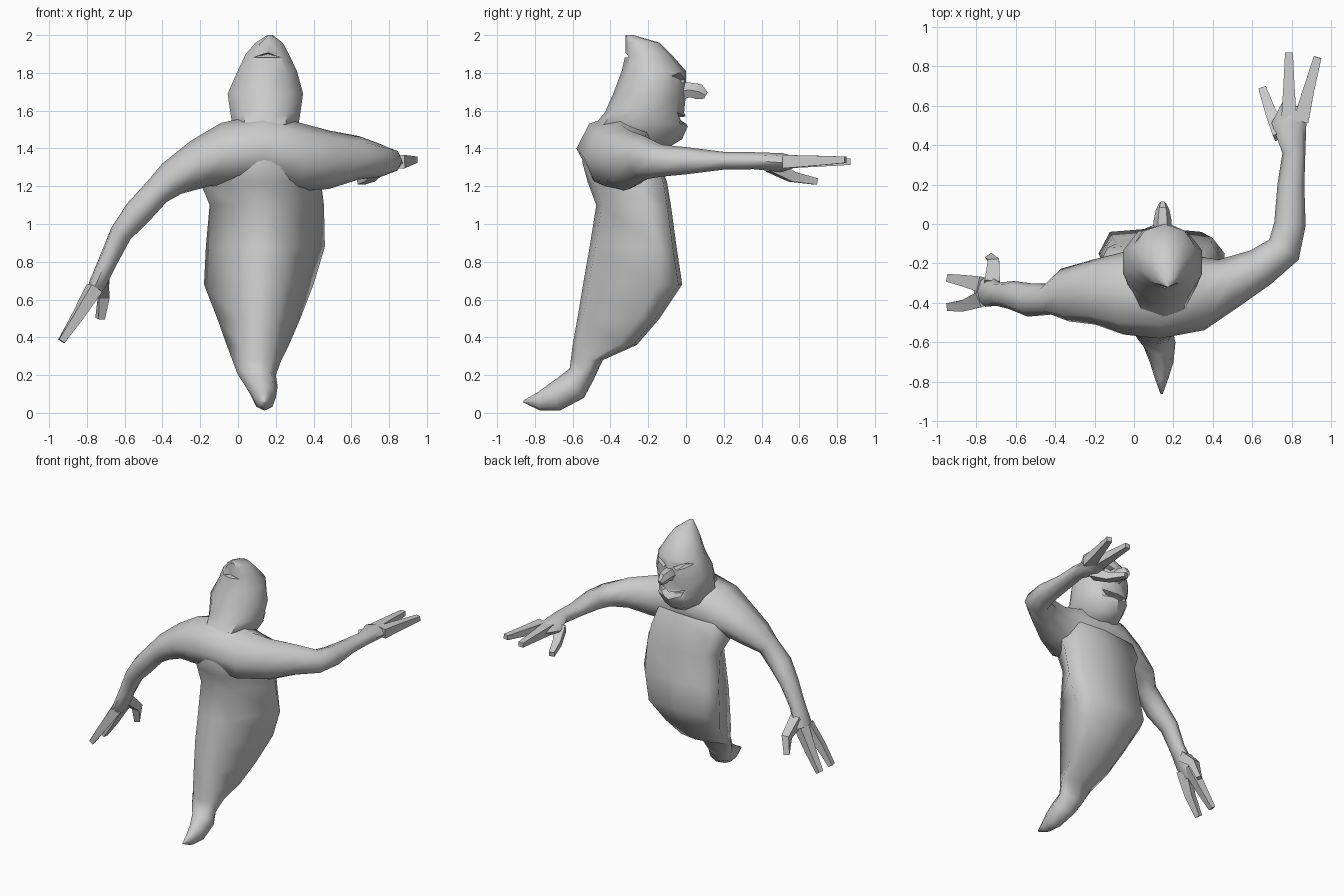
import bpy
import bmesh
from math import cos, sin, pi, radians
from mathutils import Vector

cube = bpy.data.objects.get("Cube")
if cube:
    bpy.data.objects.remove(cube, do_unlink=True)

grey = bpy.data.materials.new("plain_grey")
grey.use_nodes = True
colour = (0.6, 0.6, 0.6, 1)
grey.diffuse_color = colour
grey.node_tree.nodes["Principled BSDF"].inputs["Base Color"].default_value = colour


def loft(name, rings, angle=50):
    """Skin a list of closed rings into one capped, smoothed mesh."""
    bm = bmesh.new()
    rows = [[bm.verts.new(p) for p in ring] for ring in rings]
    n = len(rows[0])
    for a, b in zip(rows, rows[1:]):
        for i in range(n):
            j = (i + 1) % n
            bm.faces.new((a[i], a[j], b[j], b[i]))
    bm.faces.new(rows[0])
    bm.faces.new(rows[-1])
    bmesh.ops.recalc_face_normals(bm, faces=bm.faces)
    mesh = bpy.data.meshes.new(name)
    bm.to_mesh(mesh)
    bm.free()
    mesh.materials.append(grey)
    obj = bpy.data.objects.new(name, mesh)
    bpy.context.collection.objects.link(obj)
    shade(obj, angle)
    return obj


def shade(obj, angle):
    bpy.ops.object.select_all(action="DESELECT")
    obj.select_set(True)
    bpy.context.view_layer.objects.active = obj
    bpy.ops.object.shade_smooth_by_angle(angle=radians(angle))


def tube(name, path, sides=8, angle=50):
    """Limb along x, y, z, half width, half thickness points."""
    points = [Vector(p[:3]) for p in path]
    rings = []
    for i, (c, p) in enumerate(zip(points, path)):
        t = (points[min(i + 1, len(points) - 1)] - points[max(i - 1, 0)]).normalized()
        side = t.cross(Vector((0, 0, 1))).normalized()
        up = side.cross(t)
        turn = pi / 4 if sides == 4 else 0
        rings.append([c + side * p[3] * cos(turn + 2 * pi * k / sides)
                      + up * p[4] * sin(turn + 2 * pi * k / sides) for k in range(sides)])
    return loft(name, rings, angle)


def carve(obj, outline, y0, y1):
    """Cut an x, z outline into obj, tapering toward its inner end at y0."""
    cx = sum(p[0] for p in outline) / len(outline)
    cz = sum(p[1] for p in outline) / len(outline)
    inner = [(cx + (x - cx) * 0.7, y0, cz + (z - cz) * 0.5) for x, z in outline]
    cutter = loft("cutter", [inner, [(x, y1, z) for x, z in outline]])
    cutter.hide_render = True
    mod = obj.modifiers.new("carve", "BOOLEAN")
    mod.operation = "DIFFERENCE"
    mod.solver = "EXACT"
    mod.object = cutter
    bpy.context.view_layer.objects.active = obj
    bpy.ops.object.modifier_apply(modifier=mod.name)
    bpy.data.objects.remove(cutter, do_unlink=True)


# Body: narrow rounded back, flaring sides and a flat belly
def body_ring(z, xl, xr, bl, br, yb, ys, yf):
    m = (bl + br) / 2
    inset = (xr - xl) * 0.1
    return [(bl, yb + .03, z), (m, yb, z), (br, yb + .03, z), (xr, ys, z),
            (xr - inset, yf - .02, z), (m, yf, z), (xl + inset, yf - .02, z), (xl, ys, z)]


# Tail: oval rings tilting backward, in the same point order as the body
def tail_ring(cx, cy, cz, w, h, tilt):
    ring = []
    for k in range(8):
        a = pi * (5 + k) / 4
        d = h * sin(a)
        ring.append((cx + w * cos(a), cy + d * cos(radians(tilt)), cz - d * sin(radians(tilt))))
    return ring


body = [body_ring(*r) for r in (
    (1.46, -.06, .34, .02, .25, -.52, -.34, -.2),
    (1.33, -.18, .41, 0, .27, -.55, -.3, -.14),
    (1.22, -.2, .44, 0, .27, -.52, -.26, -.1),
    (1.1, -.15, .455, 0, .27, -.475, -.2, -.08),
    (.88, -.17, .46, 0, .26, -.51, -.15, -.05),
    (.68, -.18, .4, 0, .24, -.545, -.15, -.02),
    (.5, -.11, .33, .01, .21, -.575, -.25, -.14),
    (.36, -.06, .27, .02, .19, -.6, -.36, -.26),
    (.28, -.03, .23, .03, .18, -.61, -.5, -.44))]
body += [tail_ring(*r) for r in (
    (.1, -.555, .2, .1, .07, 30), (.125, -.6, .14, .085, .085, 45),
    (.14, -.7, .08, .06, .075, 65), (.14, -.78, .06, .035, .048, 80),
    (.14, -.86, .06, .006, .006, 90))]
loft("body", body, 85)


# Head: tapering stack of rounded rings with a pointed crown
def head_ring(z, cx, hw, yb, yf):
    cy, hy = (yb + yf) / 2, (yf - yb) / 2
    return [(cx + hw * cos(pi * k / 5 + pi / 2), cy + hy * sin(pi * k / 5 + pi / 2), z)
            for k in range(10)]


head = loft("head", [head_ring(*r) for r in (
    (1.40, .14, .08, -.4, -.1),
    (1.45, .14, .14, -.46, -.02),
    (1.53, .145, .185, -.48, .015),
    (1.59, .145, .195, -.43, -.01),
    (1.69, .145, .21, -.385, .0),
    (1.81, .155, .165, -.34, .0),
    (1.9, .155, .12, -.32, -.08),
    (1.96, .165, .075, -.32, -.14),
    (2.0, .17, .015, -.32, -.28))])

# Notch under the crown, grinning mouth and slanted eye slits
carve(head, [(.07, 1.88), (.16, 1.91), (.24, 1.88)], -.25, -.36)
carve(head, [(.01, 1.61), (.145, 1.57), (.28, 1.61), (.25, 1.54), (.145, 1.505), (.04, 1.54)], -.08, .08)
for s in (-1, 1):
    carve(head, [(.145 + s * x, z) for x, z in
                 ((.02, 1.76), (.12, 1.81), (.16, 1.79), (.05, 1.735))], -.12, .06)
shade(head, 40)

# Hooked nose
tube("nose", [(.145, -.06, 1.7, .045, .06), (.145, .02, 1.71, .045, .045),
              (.145, .07, 1.7, .035, .048), (.145, .105, 1.68, .018, .022)], 6, 40)

# One continuous limb: hanging arm, shoulders, then the arm reaching away
tube("arms_and_shoulders", [
    (-.79, -.345, .6, .055, .025), (-.745, -.34, .68, .08, .045),
    (-.69, -.355, .8, .06, .05), (-.62, -.36, .95, .072, .06),
    (-.53, -.385, 1.06, .085, .075), (-.43, -.38, 1.17, .08, .075),
    (-.35, -.36, 1.24, .135, .095), (-.2, -.345, 1.32, .165, .13),
    (-.05, -.35, 1.37, .21, .17), (.13, -.35, 1.4, .23, .185),
    (.33, -.35, 1.35, .19, .18),
    (.48, -.3, 1.34, .13, .155), (.64, -.22, 1.35, .1, .115),
    (.76, -.13, 1.335, .09, .085), (.79, .0, 1.335, .08, .072),
    (.795, .2, 1.335, .068, .047), (.81, .36, 1.335, .058, .045),
    (.785, .51, 1.325, .088, .05), (.815, .6, 1.33, .065, .022)], 8, 60)

# Hands: two long fingers and a thumb each
fingers = {
    "left_inner_finger": ((.785, .53, 1.33), (.785, .7, 1.33), (.785, .87, 1.33)),
    "left_outer_finger": ((.845, .52, 1.33), (.885, .68, 1.335), (.93, .845, 1.34)),
    "left_thumb": ((.745, .45, 1.31), (.695, .56, 1.25), (.65, .69, 1.225)),
    "right_front_finger": ((-.76, -.31, .66), (-.85, -.29, .51), (-.935, -.275, .38)),
    "right_back_finger": ((-.76, -.375, .66), (-.85, -.41, .51), (-.935, -.42, .38)),
    "right_thumb": ((-.72, -.31, .72), (-.71, -.2, .62), (-.73, -.17, .5)),
}
for name, path in fingers.items():
    tube(name, [(*p, w, t) for p, w, t in zip(path, (.055, .04, .028), (.05, .038, .024))], 4, 30)
